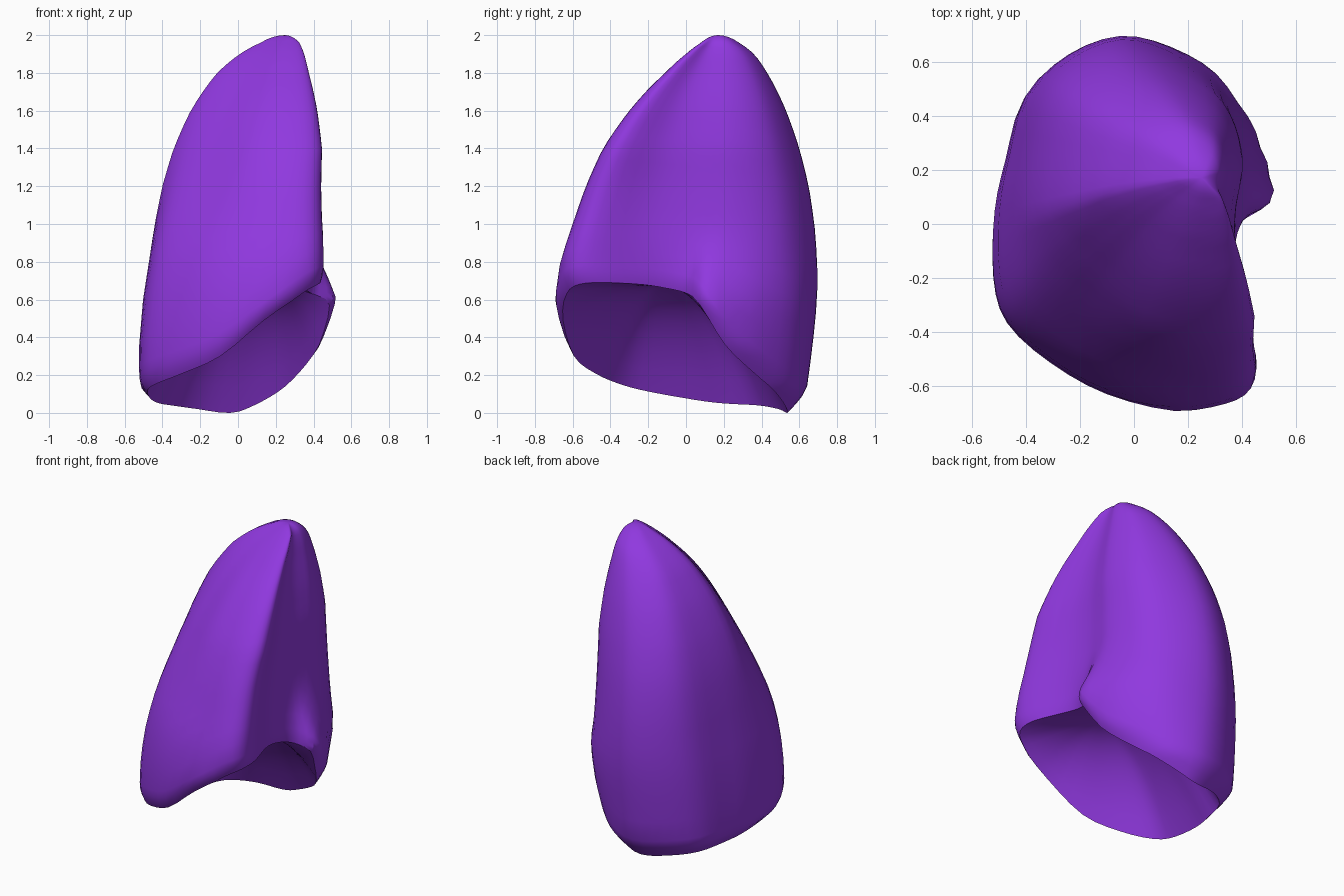
import bpy, bmesh, math

if "Cube" in bpy.data.objects:
    bpy.data.objects.remove(bpy.data.objects["Cube"])

# Lower plan section: x, y, and height of the lower rim at that point
SECTION = [
    (-0.52, -0.20, 0.11), (-0.47, -0.37, 0.15), (-0.31, -0.52, 0.21), (-0.10, -0.64, 0.30),
    (0.15, -0.70, 0.49), (0.36, -0.68, 0.63), (0.46, -0.61, 0.68), (0.465, -0.46, 0.69),
    (0.395, -0.25, 0.68), (0.375, -0.11, 0.66), (0.42, 0.01, 0.63), (0.515, 0.08, 0.57),
    (0.49, 0.23, 0.36), (0.42, 0.40, 0.22), (0.30, 0.56, 0.11), (0.14, 0.66, 0.04),
    (-0.05, 0.70, 0.00), (-0.25, 0.63, 0.02), (-0.41, 0.48, 0.04), (-0.475, 0.25, 0.05),
    (-0.515, 0.05, 0.07)]

# Upper plan section, same points, before scaling to the extents
UPPER = [
    (-0.51, -0.12), (-0.455, -0.275), (-0.31, -0.425), (-0.12, -0.56), (0.135, -0.67),
    (0.34, -0.70), (0.467, -0.66), (0.505, -0.55), (0.44, -0.315), (0.415, -0.165),
    (0.415, 0.0), (0.435, 0.12), (0.45, 0.235), (0.415, 0.40), (0.315, 0.55), (0.12, 0.66),
    (-0.08, 0.70), (-0.28, 0.635), (-0.42, 0.505), (-0.49, 0.26), (-0.52, 0.06)]

# Extents by height: z, left, right, front, back
LEVELS = [
    (0.00, -0.46, 0.30, -0.66, 0.57), (0.13, -0.52, 0.39, -0.69, 0.64), (0.35, -0.52, 0.47, -0.69, 0.67),
    (0.60, -0.50, 0.51, -0.695, 0.695), (0.80, -0.47, 0.465, -0.67, 0.695), (1.00, -0.44, 0.445, -0.60, 0.68),
    (1.20, -0.40, 0.44, -0.53, 0.65), (1.40, -0.34, 0.445, -0.44, 0.60), (1.60, -0.25, 0.42, -0.30, 0.53),
    (1.80, -0.11, 0.375, -0.11, 0.43), (1.90, 0.01, 0.35, 0.0, 0.36), (1.96, 0.12, 0.325, 0.08, 0.28),
    (2.00, 0.25, 0.25, 0.17, 0.17)]


def extents(z):
    z = min(max(z, 0.0), 2.0)
    for a, b in zip(LEVELS, LEVELS[1:]):
        if z <= b[0]:
            wa, wb, w = (math.sqrt(2 - q) for q in (a[0], b[0], z))
            f = (wa - w) / (wa - wb)
            return [p + (q - p) * f for p, q in zip(a[1:], b[1:])]
    return LEVELS[-1][1:]


def smooth_loop(pts, n):
    out, m = [], len(pts)
    for i in range(m):
        p = [pts[(i + k) % m] for k in (-1, 0, 1, 2)]
        for j in range(n):
            t = j / n
            out.append(tuple(0.5 * (2 * b + (c - a) * t + (2 * a - 5 * b + 4 * c - d) * t * t
                                    + (3 * b - a - 3 * c + d) * t ** 3) for a, b, c, d in zip(*p)))
    return out


def ramp(v, lo, hi):
    s = min(max((v - lo) / (hi - lo), 0), 1)
    return s * s * (3 - 2 * s)


def place(col, t):
    x, y, rim, ux, uy = col
    rim = max(rim, 0)
    z = rim + (2 - rim) * t
    # Change from the lower to the upper section, more slowly on the outer side
    slow = 1 - ramp(x, -0.1, 0.4)
    s = ramp(z, 0.58 - 0.28 * slow, 0.98 + 0.45 * slow)
    x, y = x + (ux - x) * s, y + (uy - y) * s
    # Flatter front outer shoulder towards the tip
    if x < 0 and y < 0:
        flat = 1 - 0.19 * min(1, 2.8 * x * y / 0.364) * ramp(z, 0.8, 1.7)
        x, y = x * flat, y * flat
    l, r, f, b = extents(z)
    k = (z / 2) ** 4
    cx, cy = 0.25 * k, 0.17 * k
    px = cx + (r - cx) * x / 0.505 if x > 0 else cx + (cx - l) * x / 0.52
    py = cy + (b - cy) * y / 0.70 if y > 0 else cy + (cy - f) * y / 0.70
    # Rounded lower lip
    lip = 1 - 0.06 * max(0, 1 - (z - rim) / 0.12) ** 2
    return px * lip, py * lip, z


cols = smooth_loop([a + b for a, b in zip(SECTION, UPPER)], 3)
N, ROWS, BASE = len(cols), 28, 10
bm = bmesh.new()

# Outer wall rows, from the rim up to just under the tip
steps = [0, 0.01, 0.025, 0.045] + [1 - (1 - k / ROWS) ** 2 for k in range(1, ROWS)]
rows = [[bm.verts.new(place(c, t)) for c in cols] for t in steps]

# Hollow underside rows, from the rim in to the vault centre
centre = (0.15, -0.13, 0.67)
under = [rows[0]]
for k in range(1, BASE):
    s = k / BASE
    h = 1 - (1 - s) ** 2.2
    under.append([bm.verts.new((v.co.x + (centre[0] - v.co.x) * s,
                                v.co.y + (centre[1] - v.co.y) * s,
                                v.co.z + (centre[2] - v.co.z) * h)) for v in rows[0]])


def skin(rings, end):
    for a, b in zip(rings, rings[1:]):
        for i in range(N):
            j = (i + 1) % N
            bm.faces.new((a[i], a[j], b[j], b[i]))
    tip = bm.verts.new(end)
    for i in range(N):
        bm.faces.new((rings[-1][i], rings[-1][(i + 1) % N], tip))


skin(rows, (0.25, 0.17, 2.0))
skin(under, centre)
bmesh.ops.recalc_face_normals(bm, faces=bm.faces)

mesh = bpy.data.meshes.new("lung")
bm.to_mesh(mesh)
bm.free()
lung = bpy.data.objects.new("lung", mesh)
bpy.context.collection.objects.link(lung)

purple = bpy.data.materials.new("purple")
purple.diffuse_color = (0.28, 0.04, 0.74, 1)
purple.use_nodes = True
purple.node_tree.nodes["Principled BSDF"].inputs["Base Color"].default_value = purple.diffuse_color
mesh.materials.append(purple)

# Soft skin with a crisp lower rim
bpy.context.view_layer.objects.active = lung
lung.select_set(True)
bpy.ops.object.shade_smooth_by_angle(angle=math.radians(30))
